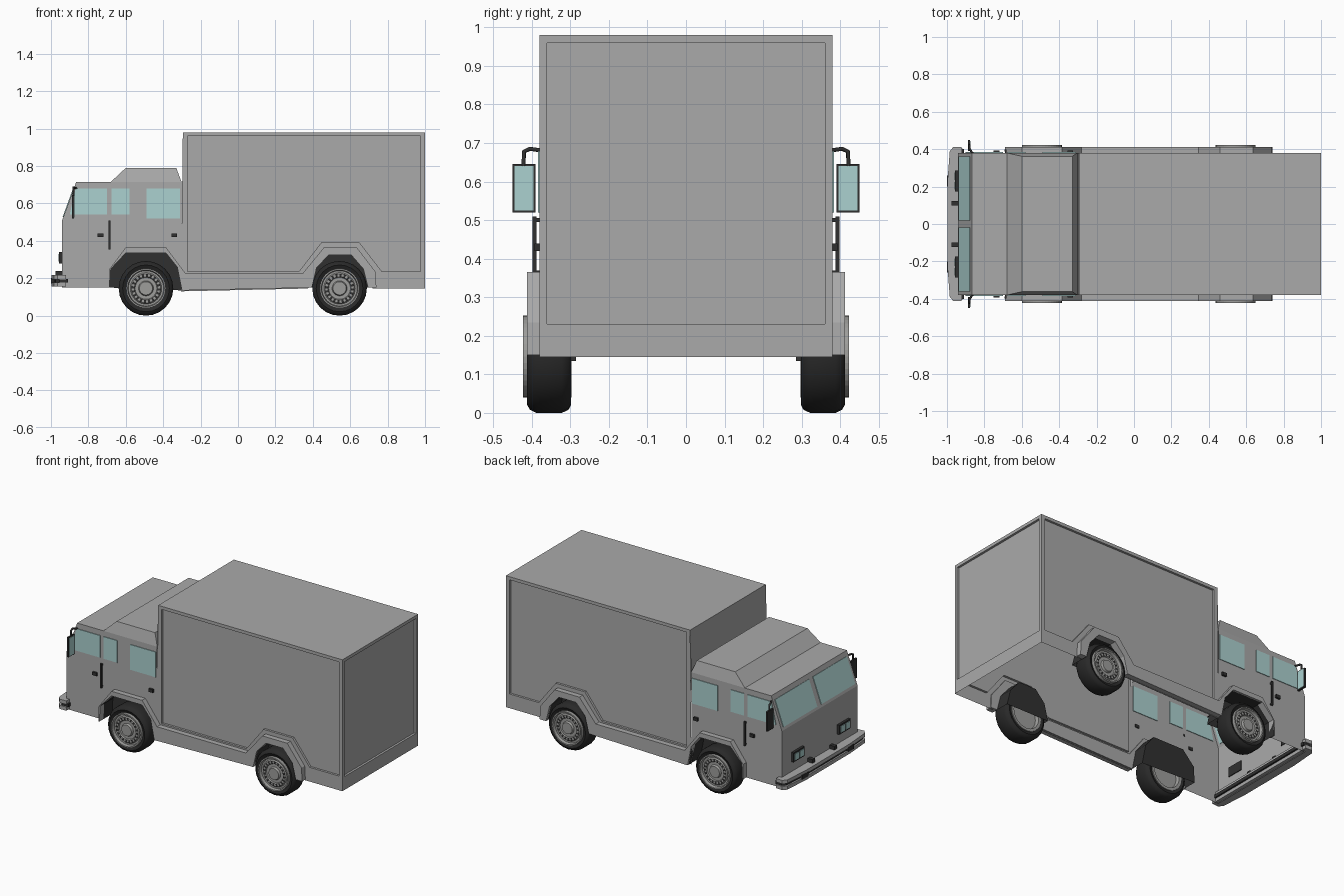
import bpy, bmesh, math
from mathutils import Vector

if "Cube" in bpy.data.objects:
    bpy.data.objects.remove(bpy.data.objects["Cube"])


def mat(name, r, g, b):
    m = bpy.data.materials.new(name)
    m.diffuse_color = (r, g, b, 1)
    m.use_nodes = True
    m.node_tree.nodes["Principled BSDF"].inputs["Base Color"].default_value = m.diffuse_color
    return m


BODY = mat("body grey", .40, .40, .40)
GLASS = mat("window glass", .41, .64, .63)
DARK = mat("dark trim", .03, .03, .03)
TYRE = mat("tyre rubber", .022, .022, .022)
RIM = mat("rim grey", .34, .34, .33)


def finish(name, bm, *mats):
    bmesh.ops.recalc_face_normals(bm, faces=bm.faces[:])
    me = bpy.data.meshes.new(name)
    bm.to_mesh(me)
    bm.free()
    for m in mats:
        me.materials.append(m)
    ob = bpy.data.objects.new(name, me)
    bpy.context.collection.objects.link(ob)
    return ob


def prism(name, poly, a, b, m, axis='y'):
    """Extrude a 2D outline (xz along y, or xy along z)."""
    bm = bmesh.new()
    put = (lambda p, t: (p[0], t, p[1])) if axis == 'y' else (lambda p, t: (p[0], p[1], t))
    r0 = [bm.verts.new(put(p, a)) for p in poly]
    r1 = [bm.verts.new(put(p, b)) for p in poly]
    bm.faces.new(r0)
    bm.faces.new(r1[::-1])
    for i in range(len(poly)):
        j = (i + 1) % len(poly)
        bm.faces.new((r0[i], r0[j], r1[j], r1[i]))
    return finish(name, bm, m)


def box(name, x0, x1, y0, y1, z0, z1, m):
    return prism(name, [(x0, z0), (x1, z0), (x1, z1), (x0, z1)], y0, y1, m)


def bridge(bm, a, b, closed=True):
    n = len(a)
    for i in range(n if closed else n - 1):
        j = (i + 1) % n
        bm.faces.new((a[i], a[j], b[j], b[i]))


def lathe(name, prof, cx, cz, s, n, *mats):
    """Spin (radius, y) points around a wheel axis."""
    bm = bmesh.new()
    rings = [[bm.verts.new((cx + r * math.cos(2 * math.pi * i / n), s * y,
                            cz + r * math.sin(2 * math.pi * i / n))) for i in range(n)]
             for r, y in prof]
    for a, b in zip(rings, rings[1:]):
        bridge(bm, a, b)
    bmesh.ops.remove_doubles(bm, verts=bm.verts[:], dist=1e-5)
    return finish(name, bm, *mats)


W = .38
ARCH_F = [(-.685, .15), (-.68, .25), (-.60, .335), (-.385, .335), (-.325, .26), (-.30, .135)]
ARCH_R = [(.395, .15), (.42, .255), (.485, .325), (.605, .325), (.67, .25), (.695, .15)]

# cab shell, open underneath
bm = bmesh.new()
side = [(-.94, .15), (-.94, .51), (-.865, .715), (-.68, .715), (-.302, .715), (-.305, .135)] + ARCH_F[::-1]
L = [bm.verts.new((x, -W, z)) for x, z in side]
R = [bm.verts.new((x, W, z)) for x, z in side]
bm.faces.new(L)
bm.faces.new(R[::-1])
bridge(bm, L[:4], R[:4], closed=False)
# raised rear cab roof with sloping sides
base = [L[3], L[4], R[4], R[3]]
top = [bm.verts.new(p) for p in [(-.60, -.362, .79), (-.33, -.362, .79),
                                 (-.33, .362, .79), (-.60, .362, .79)]]
bridge(bm, base, top)
bm.faces.new(top)
finish("cab", bm, BODY)

# cargo box with recessed side and rear panels, open underneath
bm = bmesh.new()
outer = [(-.295, .98), (1, .98), (1, .145), (.72, .145), (.64, .345), (.45, .345), (.375, .145), (-.305, .13)]
inner = [(-.27, .96), (.975, .96), (.975, .235), (.77, .235), (.65, .39), (.445, .39), (.325, .235), (-.27, .235)]
corner = {}
for s in (-1, 1):
    o = [bm.verts.new((x, s * W, z)) for x, z in outer]
    i1 = [bm.verts.new((x, s * W, z)) for x, z in inner]
    i2 = [bm.verts.new((x, s * (W - .014), z)) for x, z in inner]
    bridge(bm, o, i1)
    bridge(bm, i1, i2)
    bm.faces.new(i2)
    corner[s] = o
a, b = corner[-1], corner[1]
bm.faces.new((a[0], a[1], b[1], b[0]))
low = [bm.verts.new((-.302, s * W, .70)) for s in (-1, 1)]
bm.faces.new((a[0], b[0], low[1], low[0]))
rear = [a[1], b[1], b[2], a[2]]
yz = [(-.36, .96), (.36, .96), (.36, .23), (-.36, .23)]
r1 = [bm.verts.new((1, y, z)) for y, z in yz]
r2 = [bm.verts.new((.986, y, z)) for y, z in yz]
bridge(bm, rear, r1)
bridge(bm, r1, r2)
bm.faces.new(r2)
finish("cargo_box", bm, BODY)

# windscreen plates follow the sloping front
p0, p1 = Vector((-.94, .51)), Vector((-.865, .715))
d = p1 - p0
n = Vector((-d.y, d.x)).normalized() * .004
screen = [tuple(p0 + d * t + n * k) for t, k in ((.08, 1), (.86, 1), (.86, -1), (.08, -1))]

sill = [(-.69, .15), (-.69, .245), (-.60, .365), (-.385, .365), (-.28, .225), (.345, .225),
        (.46, .365), (.635, .365), (.735, .235), (.74, .15)] + ARCH_R[::-1] + ARCH_F[::-1]

tyre = [(.10, .40), (.125, .412), (.138, .405), (.146, .388), (.146, .322), (.138, .305), (.125, .298), (.10, .305)]
rim = [(0, .418), (.035, .418), (.04, .405), (.058, .405), (.062, .412), (.078, .412), (.084, .405),
       (.094, .405), (.098, .423), (.106, .423), (.106, .297), (.09, .297), (.085, .32), (0, .32)]

for s, tag in ((-1, "right"), (1, "left")):
    # sill and wheel arch trim
    prism("sill_" + tag, sill, s * .372, s * .413, BODY)

    # glass
    prism("windscreen_" + tag, screen, s * .02, s * .36, GLASS)
    wins = [[(-.90, .54), (-.70, .54), (-.70, .68), (-.868, .68)],
            [(-.675, .54), (-.58, .54), (-.58, .68), (-.675, .68)],
            [(-.49, .52), (-.31, .52), (-.31, .68), (-.49, .68)]]
    for k, w in enumerate(wins):
        prism(f"side_window_{k}_{tag}", w, s * (W - .004), s * (W + .004), GLASS)

    # wheels in dark wells
    for cx, arch, pos in ((-.492, ARCH_F, "front"), (.543, ARCH_R, "rear")):
        bm = bmesh.new()
        out = [bm.verts.new((x, s * .412, z)) for x, z in arch]
        back = [bm.verts.new((x, s * .285, z)) for x, z in arch]
        bridge(bm, out, back, closed=False)
        bm.faces.new(back)
        finish(f"wheel_well_{pos}_{tag}", bm, DARK)
        t = lathe(f"tyre_{pos}_{tag}", tyre, cx, .146, s, 24, TYRE)
        bpy.ops.object.select_all(action='DESELECT')
        t.select_set(True)
        bpy.context.view_layer.objects.active = t
        bpy.ops.object.shade_smooth_by_angle(angle=math.radians(40))
        # every second face of the bolt ring is dark
        r = lathe(f"rim_{pos}_{tag}", rim, cx, .146, s, 40, RIM, DARK)
        for f in r.data.polygons:
            c = f.center - Vector((cx, 0, .146))
            ang = math.atan2(c.z, c.x) % (2 * math.pi)
            if .064 < math.hypot(c.x, c.z) < .076 and abs(c.y) > .4 and int(ang / (math.pi / 20)) % 2:
                f.material_index = 1

    # mirror with bent arm
    def ys(a, b):
        return s * a, s * b
    box("mirror_" + tag, -.888, -.876, *ys(.39, .45), .52, .645, DARK)
    box("mirror_glass_" + tag, -.877, -.873, *ys(.395, .445), .525, .64, GLASS)
    cu = bpy.data.curves.new("mirror_arm_" + tag, 'CURVE')
    cu.dimensions = '3D'
    cu.bevel_depth = .006
    cu.bevel_resolution = 1
    sp = cu.splines.new('POLY')
    pts = [(.37, .68), (.405, .685), (.42, .678), (.422, .635)]
    sp.points.add(len(pts) - 1)
    for p, (y, z) in zip(sp.points, pts):
        p.co = (-.88 if y > .38 else -.86, s * y, z, 1)
    arm = bpy.data.objects.new("mirror_arm_" + tag, cu)
    bpy.context.collection.objects.link(arm)
    cu.materials.append(DARK)
    bpy.ops.object.select_all(action='DESELECT')
    arm.select_set(True)
    bpy.context.view_layer.objects.active = arm
    bpy.ops.object.convert(target='MESH')

    # grab rail and door handles
    box("grab_rail_" + tag, -.692, -.682, *ys(.388, .398), .355, .51, DARK)
    for z in (.36, .495):
        box("rail_mount_" + tag, -.691, -.683, *ys(.375, .392), z, z + .01, DARK)
    for x in (-.735, -.34):
        box("door_handle_" + tag, x - .015, x + .015, *ys(.375, .393), .42, .44, DARK)

    # headlights, tow hooks and bumper lamps
    box("headlight_" + tag, -.956, -.935, *ys(.175, .285), .28, .34, DARK)
    for y in (.185, .235):
        box("headlight_lens_" + tag, -.96, -.955, *ys(y, y + .04), .29, .33, GLASS)
    box("tow_hook_" + tag, -.975, -.935, *ys(.098, .122), .215, .24, DARK)
    box("bumper_lamp_" + tag, -1.0, -.97, *ys(.20, .26), .172, .200, DARK)

# layered front bumper with dark groove
half = [(-.92, .41), (-.965, .413), (-.985, .39), (-.998, .22)]
plan = half + [(x, -y) for x, y in half[::-1]]
prism("bumper_lower", plan, .155, .178, BODY, 'z')
prism("bumper_upper", plan, .194, .217, BODY, 'z')
prism("bumper_groove", [(x + .010, y * .98) for x, y in plan], .176, .196, DARK, 'z')
